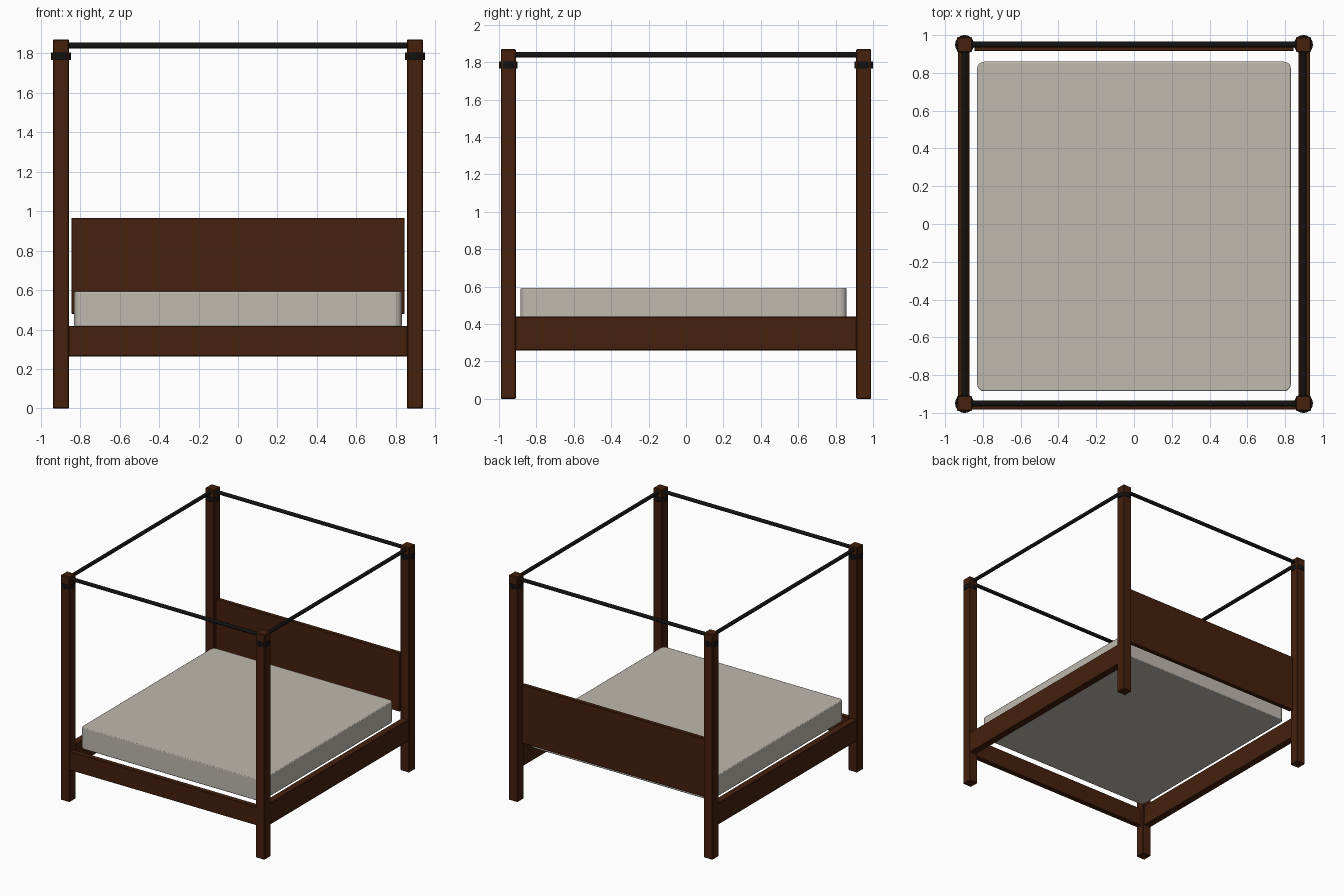
import bpy
from math import pi

cube = bpy.data.objects.get("Cube")
if cube:
    bpy.data.objects.remove(cube, do_unlink=True)


def material(name, color, rough):
    m = bpy.data.materials.new(name)
    m.use_nodes = True
    m.diffuse_color = (*color, 1)
    bsdf = next(n for n in m.node_tree.nodes if n.type == 'BSDF_PRINCIPLED')
    bsdf.inputs["Base Color"].default_value = (*color, 1)
    bsdf.inputs["Roughness"].default_value = rough
    return m


wood = material("dark_wood", (0.06, 0.015, 0.004), 0.6)
metal = material("black_metal", (0.006, 0.006, 0.006), 0.5)
fabric = material("cream_fabric", (0.52, 0.49, 0.43), 0.9)


def finish(name, mat):
    ob = bpy.context.object
    ob.name = ob.data.name = name
    ob.data.materials.append(mat)
    return ob


def box(name, x, y, z, mat, bevel=0.004, segments=1):
    """Box from (min, max) ranges on each axis, with softened edges."""
    spans = (x, y, z)
    bpy.ops.mesh.primitive_cube_add(size=1, location=[(a + b) / 2 for a, b in spans])
    ob = finish(name, mat)
    ob.scale = [b - a for a, b in spans]
    bpy.ops.object.transform_apply(location=False, rotation=False, scale=True)
    mod = ob.modifiers.new("soft_edges", 'BEVEL')
    mod.width, mod.segments = bevel, segments
    return ob


def cylinder(name, radius, depth, location, rotation=(0, 0, 0)):
    bpy.ops.mesh.primitive_cylinder_add(vertices=32, radius=radius, depth=depth,
                                        location=location, rotation=rotation)
    finish(name, metal)
    bpy.ops.object.shade_smooth_by_angle()


PX, PY = 0.897, 0.95      # post centres
HALF = 0.04               # half post width
ROD_Z = 1.84

# Corner posts with metal collars
for sy, end in ((-1, "front"), (1, "back")):
    for sx, side in ((1, "left"), (-1, "right")):
        x, y = sx * PX, sy * PY
        box(f"{end}_{side}_post", (x - HALF, x + HALF), (y - HALF, y + HALF), (0, 1.87), wood)
        cylinder(f"{end}_{side}_collar", 0.05, 0.038, (x, y, 1.786))

# Canopy rods between the posts
for s, end, side in ((-1, "front", "right"), (1, "back", "left")):
    cylinder(f"{end}_canopy_rod", 0.015, 2 * PX, (0, s * PY, ROD_Z), (0, pi / 2, 0))
    cylinder(f"{side}_canopy_rod", 0.015, 2 * PY, (s * PX, 0, ROD_Z), (pi / 2, 0, 0))

# Side rails, front rail and headboard
for s, side in ((1, "left"), (-1, "right")):
    box(f"{side}_rail", sorted((s * 0.872, s * 0.932)), (-PY, PY), (0.26, 0.44), wood)
box("front_rail", (-PX, PX), (-0.983, -0.938), (0.264, 0.419), wood)
box("headboard", (-0.845, 0.845), (0.915, 0.951), (0.48, 0.966), wood)

# Mattress: vertical corners rounded first, then the rims softened
mattress = box("mattress", (-0.83, 0.83), (-0.885, 0.859), (0.415, 0.592), fabric, 0.035, 5)
mesh = mattress.data
weights = mesh.attributes.new("bevel_weight_edge", 'FLOAT', 'EDGE')
for e in mesh.edges:
    a, b = (mesh.vertices[i].co for i in e.vertices)
    weights.data[e.index].value = 1.0 if abs(a.z - b.z) > 0.01 else 0.0
mattress.modifiers["soft_edges"].limit_method = 'WEIGHT'
rim = mattress.modifiers.new("soft_rims", 'BEVEL')
rim.width, rim.segments = 0.006, 2
bpy.context.view_layer.objects.active = mattress
bpy.ops.object.shade_smooth_by_angle()
